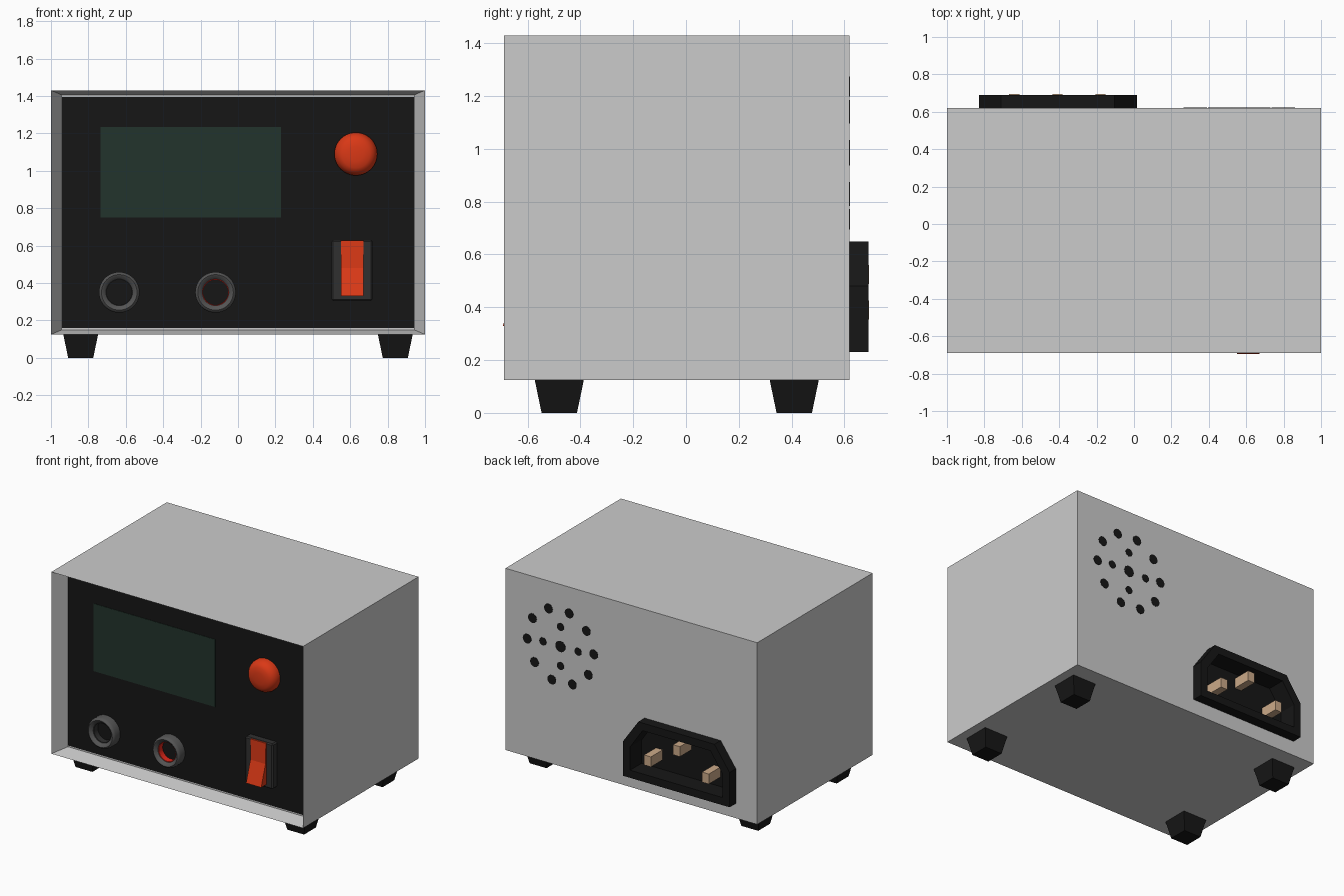
import bpy, bmesh, math
from mathutils import Vector

if "Cube" in bpy.data.objects:
    bpy.data.objects.remove(bpy.data.objects["Cube"])

PANEL = -0.585   # depth of the recessed front
BACK = 0.62      # rear face of the case


def mat(name, r, g, b):
    m = bpy.data.materials.new(name)
    m.diffuse_color = (r, g, b, 1)
    m.use_nodes = True
    m.node_tree.nodes["Principled BSDF"].inputs["Base Color"].default_value = m.diffuse_color
    return m


BLACK = mat("black", 0.008, 0.008, 0.008)
DARK = mat("dark_grey", 0.03, 0.03, 0.03)
METAL = mat("jack_grey", 0.09, 0.09, 0.09)
RED = mat("red", 0.75, 0.02, 0.01)
ORANGE = mat("orange_red", 0.7, 0.04, 0.008)
GREEN = mat("screen_green", 0.016, 0.034, 0.025)
BRASS = mat("brass", 0.6, 0.4, 0.25)


def finish(name, bm, material=None, smooth=False):
    bmesh.ops.recalc_face_normals(bm, faces=bm.faces)
    me = bpy.data.meshes.new(name)
    bm.to_mesh(me)
    bm.free()
    ob = bpy.data.objects.new(name, me)
    bpy.context.collection.objects.link(ob)
    if material:
        me.materials.append(material)
    if smooth:
        bpy.ops.object.select_all(action='DESELECT')
        ob.select_set(True)
        bpy.context.view_layer.objects.active = ob
        bpy.ops.object.shade_smooth_by_angle(angle=math.radians(40))
    return ob


def box_bm(x0, x1, y0, y1, z0, z1):
    bm = bmesh.new()
    bmesh.ops.create_cube(bm, size=1)
    for v in bm.verts:
        v.co = ((x0, x1)[v.co.x > 0], (y0, y1)[v.co.y > 0], (z0, z1)[v.co.z > 0])
    return bm


def box(name, dims, material=None):
    return finish(name, box_bm(*dims), material)


def prism(name, pts, axis, a, b, material=None):
    """Extrude a 2D outline along x (points are y, z) or along y (points are x, z)."""
    bm = bmesh.new()
    place = (lambda p: (a, p[0], p[1])) if axis == 'x' else (lambda p: (p[0], a, p[1]))
    face = bm.faces.new([bm.verts.new(place(p)) for p in pts])
    ext = bmesh.ops.extrude_face_region(bm, geom=[face])
    vec = Vector((b - a, 0, 0)) if axis == 'x' else Vector((0, b - a, 0))
    bmesh.ops.translate(bm, verts=[g for g in ext['geom'] if isinstance(g, bmesh.types.BMVert)], vec=vec)
    return finish(name, bm, material)


def lathe(name, x, z, profile, material, y=PANEL, out=-1, closed=False, steps=40):
    """Spin (radius, height) points around an axis along y."""
    bm = bmesh.new()
    vs = [bm.verts.new((x + r, y + out * h, z)) for r, h in profile]
    es = [bm.edges.new(p) for p in zip(vs, vs[1:])]
    if closed:
        es.append(bm.edges.new((vs[-1], vs[0])))
    bmesh.ops.spin(bm, geom=vs + es, cent=(x, y, z), axis=(0, 1, 0), angle=math.tau, steps=steps)
    bmesh.ops.remove_doubles(bm, verts=bm.verts, dist=1e-4)
    return finish(name, bm, material, smooth=True)


def cut(ob, cutter):
    m = ob.modifiers.new("cut", 'BOOLEAN')
    m.operation, m.solver, m.object = 'DIFFERENCE', 'EXACT', cutter
    cutter.hide_render = True
    cutter.hide_set(True)


# Case with a sloped frame around the sunken front
bm = box_bm(-1, 1, -0.69, BACK, 0.125, 1.43)
bm.normal_update()
front = min(bm.faces, key=lambda f: f.calc_center_median().y)
bmesh.ops.inset_region(bm, faces=[front], thickness=0.034)
for v in front.verts:
    v.co = (math.copysign(0.943, v.co.x), PANEL + 0.003, v.co.z)
case = finish("case", bm)
box("front_panel", (-0.942, 0.942, PANEL, PANEL + 0.02, 0.16, 1.395), BLACK)

# Screen and push button
box("screen", (-0.735, 0.23, PANEL - 0.003, PANEL + 0.01, 0.75, 1.235), GREEN)
lathe("push_button", 0.63, 1.09,
      [(0.115, -0.005), (0.115, 0.02), (0.109, 0.042), (0.095, 0.062), (0.075, 0.074), (0.04, 0.08), (0, 0.081)],
      ORANGE)

# Rocker switch
housing = box("switch_housing", (0.50, 0.72, -0.635, PANEL + 0.01, 0.305, 0.63), DARK)
bev = housing.modifiers.new("bevel", 'BEVEL')
bev.width, bev.segments = 0.008, 1
prism("switch_rocker", [(-0.60, 0.627), (-0.641, 0.627), (-0.645, 0.48), (-0.694, 0.33), (-0.60, 0.33)],
      'x', 0.55, 0.67, ORANGE)

# Output jacks
for label, x, lining in (("negative", -0.635, DARK), ("positive", -0.12, RED)):
    lathe(label + "_jack", x, 0.35,
          [(0.109, -0.005), (0.109, 0.05), (0.104, 0.064), (0.095, 0.07), (0.086, 0.066), (0.071, 0.05), (0.071, -0.005)],
          METAL, closed=True)
    lathe(label + "_jack_lining", x, 0.35,
          [(0.073, -0.004), (0.073, 0.047), (0.067, 0.047), (0.067, -0.004)], lining, closed=True)
    lathe(label + "_jack_floor", x, 0.35, [(0.069, -0.004), (0.069, 0.003), (0, 0.003)], BLACK)


# Power inlet: chamfered block with a hollow
def inlet_outline(i):
    x0, x1, z0, z1 = -0.83 + i, 0.015 - i, 0.23 + i, 0.65 - i
    cx, cz = 0.12 - 0.4 * i, 0.17 - 0.5 * i
    return [(x0, z0), (x1, z0), (x1, z1 - cz), (x1 - cx, z1), (x0 + cx, z1), (x0, z1 - cz)]


inlet = prism("power_inlet", inlet_outline(0), 'y', 0.53, 0.691, BLACK)
cut(inlet, prism("inlet_hollow_cutter", inlet_outline(0.055), 'y', 0.56, 0.8))
cut(case, prism("case_opening_cutter", inlet_outline(0.02), 'y', 0.51, 0.8))
for name, x, z in (("left", -0.64, 0.39), ("middle", -0.41, 0.525), ("right", -0.18, 0.39)):
    box(name + "_pin", (x - 0.027, x + 0.027, 0.55, 0.694, z - 0.036, z + 0.036), BRASS)

# Rear vent holes: centre, inner ring, outer ring
holes = [(0, 0, 0.04)]
holes += [(0.14, 90 * k, 0.028) for k in range(4)]
holes += [(0.265, 33 + 36 * k, 0.034) for k in range(10)]
for n, (r, a, size) in enumerate(holes):
    a = math.radians(a)
    lathe(f"vent_hole_{n}", 0.563 + r * math.cos(a), 0.985 + r * math.sin(a),
          [(size, -0.003), (size, 0.002), (0, 0.002)], BLACK, y=BACK, out=1, steps=20)

# Tapered feet
for sx, side in ((-1, "left"), (1, "right")):
    for y, end in ((-0.48, "front"), (0.41, "rear")):
        bm = box_bm(-1, 1, -1, 1, 0, 0.13)
        for v in bm.verts:
            s = 0.094 if v.co.z > 0.05 else 0.067
            v.co = (sx * 0.841 + v.co.x * s, y + v.co.y * s, v.co.z)
        finish(f"{end}_{side}_foot", bm, BLACK)
